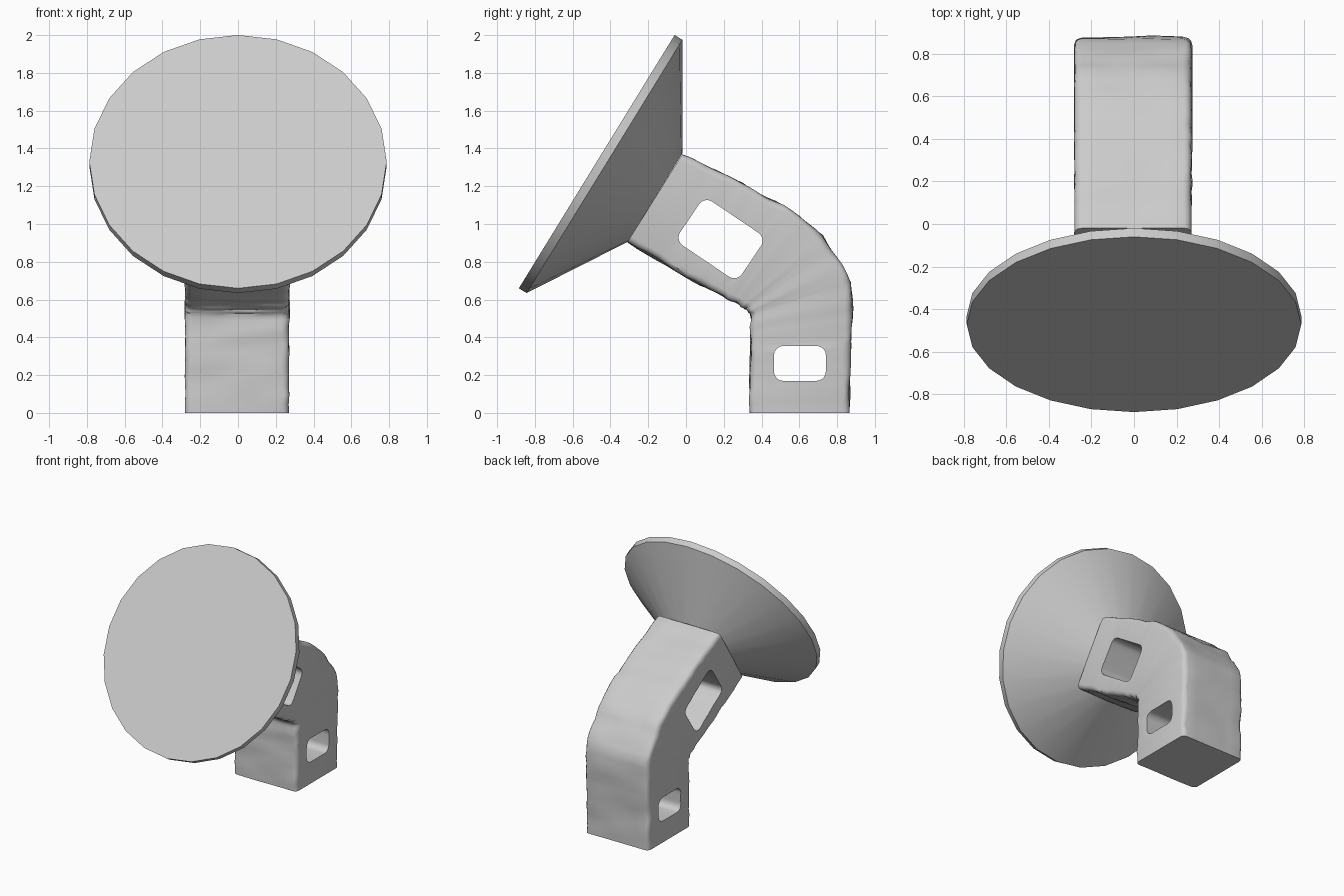
import bpy, bmesh, math
from mathutils import Vector, Matrix, noise

if "Cube" in bpy.data.objects:
    bpy.data.objects.remove(bpy.data.objects["Cube"])

grey = bpy.data.materials.new("light_grey")
grey.use_nodes = True
grey.diffuse_color = (0.6, 0.6, 0.6, 1)
grey.node_tree.nodes["Principled BSDF"].inputs["Base Color"].default_value = (0.6, 0.6, 0.6, 1)


def make_object(name, bm):
    bmesh.ops.recalc_face_normals(bm, faces=bm.faces)
    mesh = bpy.data.meshes.new(name)
    bm.to_mesh(mesh)
    bm.free()
    mesh.materials.append(grey)
    obj = bpy.data.objects.new(name, mesh)
    bpy.context.collection.objects.link(obj)
    return obj


def activate(obj):
    bpy.ops.object.select_all(action='DESELECT')
    obj.select_set(True)
    bpy.context.view_layer.objects.active = obj


def loft(rings, bm):
    """Skin a list of closed rings and cap both ends."""
    rings = [[bm.verts.new(p) for p in ring] for ring in rings]
    for a, b in zip(rings, rings[1:]):
        for i in range(len(a)):
            j = (i + 1) % len(a)
            bm.faces.new((a[i], a[j], b[j], b[i]))
    bm.faces.new(rings[0])
    bm.faces.new(rings[-1])


def rounded_rect(w, h, r, steps=4):
    pts = []
    for k, (sx, sy) in enumerate(((1, 1), (-1, 1), (-1, -1), (1, -1))):
        for s in range(steps + 1):
            a = math.pi / 2 * (k + s / steps)
            pts.append((sx * (w / 2 - r) + r * math.cos(a), sy * (h / 2 - r) + r * math.sin(a)))
    return pts


# Tilted dish: flat disc, thin rim, cone narrowing to the arm
bm = bmesh.new()
axis = Vector((0, 0.852, -0.524))
tilt = axis.to_track_quat('Z', 'X').to_matrix().to_4x4()
place = Matrix.Translation((0, -0.4725, 1.33)) @ tilt
SIDES = 24
rings = []
for depth, radius in ((0, 0.787), (0.048, 0.787), (0.363, 0.274)):
    rings.append([place @ Vector((radius * math.cos(math.tau * i / SIDES),
                                  radius * math.sin(math.tau * i / SIDES), depth))
                  for i in range(SIDES)])
loft(rings, bm)
dish = make_object("dish", bm)

# Bent arm: stations given as inner and outer (y, z) edges
stations = [((0.338, 0), (0.865, 0)), ((0.338, 0.28), (0.868, 0.3)),
            ((0.343, 0.49), (0.882, 0.6)), ((0.338, 0.525), (0.866, 0.69)),
            ((0.325, 0.545), (0.80, 0.825)), ((0.295, 0.565), (0.72, 0.935)),
            ((0.255, 0.588), (0.60, 1.045)), ((0.20, 0.615), (0.47, 1.12)),
            ((0.0, 0.72), (0.25, 1.24)), ((-0.31, 0.905), (-0.02, 1.367))]
WIDTH = 0.55
fine = []
for (a, b), (c, d) in zip(stations, stations[1:]):
    a, b, c, d = map(Vector, (a, b, c, d))
    n = max(1, round((d - b).length / 0.05))
    fine += [(a.lerp(c, t / n), b.lerp(d, t / n)) for t in range(n)]
fine.append(tuple(map(Vector, stations[-1])))

bm = bmesh.new()
rings = []
for k, (inner, outer) in enumerate(fine):
    across = outer - inner
    span = across.length
    across.normalize()
    mid = (inner + outer) / 2
    wear = 0.035 + 0.022 * noise.noise(Vector((k * 0.7, 3.1, 0)))
    ring = []
    section = rounded_rect(WIDTH, span, wear, 3)
    # extra points across the front and back surfaces
    half = len(section) // 2
    for start in (0, half):
        corner_a, corner_b = section[start + 3], section[start + 4]
        ring += section[start:start + 4]
        ring += [(corner_a[0] + (corner_b[0] - corner_a[0]) * t / 6, corner_a[1]) for t in range(1, 6)]
        ring += section[start + 4:start + 8]
    points = []
    for u, v in ring:
        rough = 0.012 * noise.noise(Vector((u * 5, v * 9, k * 0.45)))
        if k in (0, len(fine) - 1):
            rough *= 0.3
        edge = v + rough * (1 if v > 0 else -1) if abs(v) > span / 2 - 0.04 else v
        side = u + 0.006 * noise.noise(Vector((k * 0.8, u * 4, 7))) if abs(v) > span / 2 - 0.04 else u
        p = mid + across * edge
        if k == 0:
            p.y = 0
        points.append((side - 0.005, p.x, p.y))
    rings.append(points)
loft(rings, bm)
arm = make_object("arm", bm)


# Rounded windows cut straight through the arm
def cut_window(name, y, z, w, h, angle):
    bm = bmesh.new()
    turn = Matrix.Rotation(angle, 2)
    outline = [turn @ Vector(p) + Vector((y, z)) for p in rounded_rect(w, h, 0.05, 5)]
    loft([[(x, p.x, p.y) for p in outline] for x in (-0.5, 0.5)], bm)
    cutter = make_object(name, bm)
    cutter.hide_render = True
    mod = arm.modifiers.new(name, 'BOOLEAN')
    mod.object = cutter
    mod.operation = 'DIFFERENCE'
    mod.solver = 'EXACT'
    activate(arm)
    bpy.ops.object.modifier_apply(modifier=name)
    bpy.data.objects.remove(cutter)


cut_window("upper_window", 0.183, 0.92, 0.395, 0.28, math.radians(-34))
cut_window("lower_window", 0.603, 0.262, 0.275, 0.185, 0)

for obj, limit in ((dish, 28), (arm, 35)):
    activate(obj)
    bpy.ops.object.shade_smooth_by_angle(angle=math.radians(limit))
